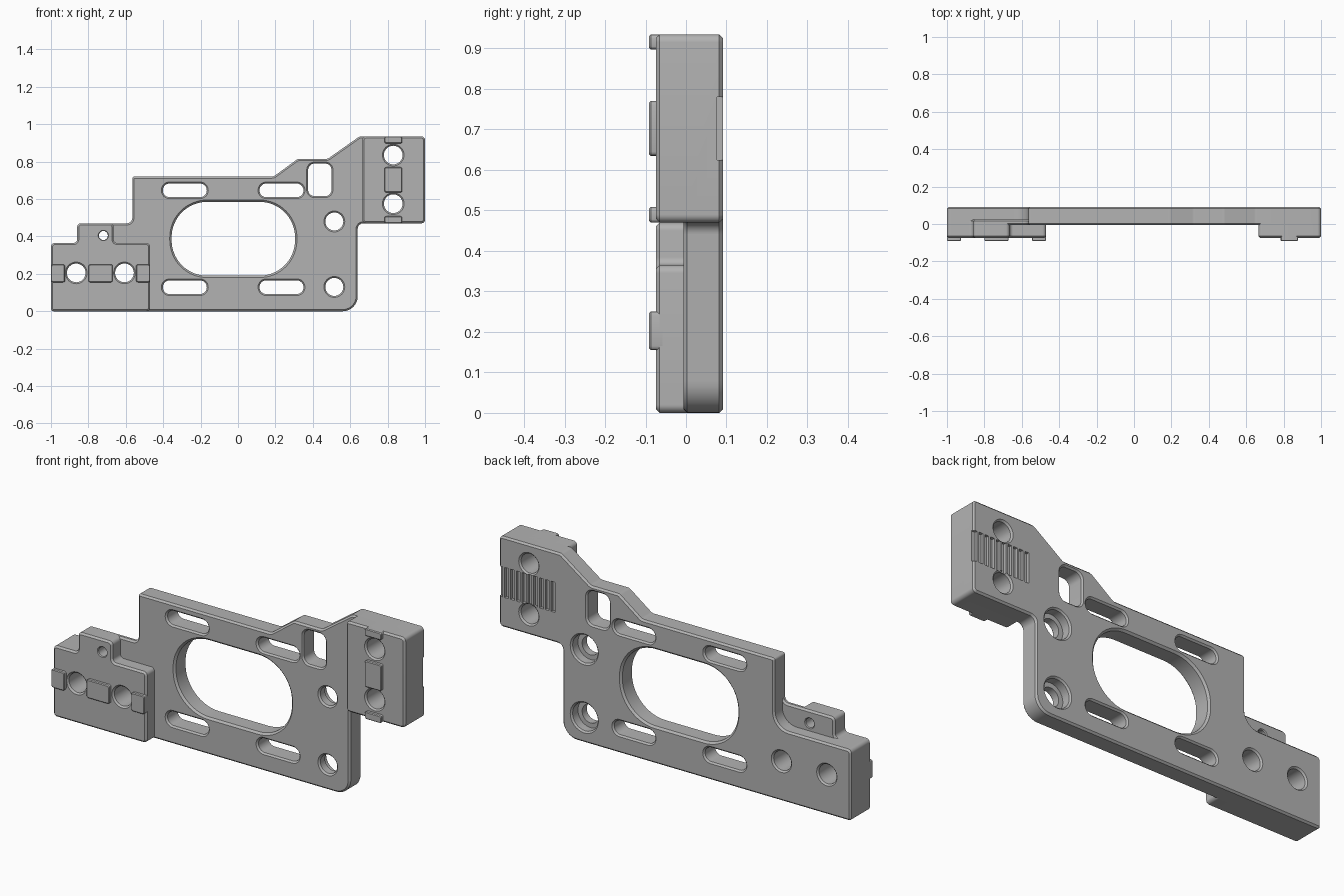
import bpy, bmesh, math
from mathutils import Vector

cube = bpy.data.objects.get("Cube")
if cube:
    bpy.data.objects.remove(cube, do_unlink=True)

grey = bpy.data.materials.new("plain grey")
grey.use_nodes = True
COLOUR = (0.45, 0.45, 0.45, 1)
grey.diffuse_color = COLOUR
grey.node_tree.nodes["Principled BSDF"].inputs["Base Color"].default_value = COLOUR

FRONT, BACK, PAD, KEY = -0.006, 0.091, -0.074, -0.091
BEVEL = 0.009


def rounded(corners, steps=8):
    """Counter-clockwise (x, z, radius) corners turned into a filleted outline."""
    out = []
    for i, (x, z, r) in enumerate(corners):
        p = Vector((x, z))
        a = (Vector(corners[i - 1][:2]) - p).normalized()
        b = (Vector(corners[(i + 1) % len(corners)][:2]) - p).normalized()
        if r == 0:
            out.append(p)
            continue
        half = a.angle(b) / 2
        centre = p + (a + b).normalized() * (r / math.sin(half))
        start = p + a * (r / math.tan(half)) - centre
        end = p + b * (r / math.tan(half)) - centre
        sweep = math.atan2(start.x * end.y - start.y * end.x, start.dot(end))
        for k in range(steps + 1):
            t = sweep * k / steps
            c, s = math.cos(t), math.sin(t)
            out.append(centre + Vector((start.x * c - start.y * s, start.x * s + start.y * c)))
    return out


def grow(outline, d):
    """Offset an outline outwards by d."""
    out = []
    for i, p in enumerate(outline):
        e = (p - outline[i - 1]).normalized()
        f = (outline[(i + 1) % len(outline)] - p).normalized()
        n, m = Vector((e.y, -e.x)), Vector((f.y, -f.x))
        out.append(p + (n + m) * (d / (1 + n.dot(m))))
    return out


def solid(name, outline, layers):
    """Loft an outline through (y, offset) layers and cap both ends."""
    bm = bmesh.new()
    rings = [[bm.verts.new((p.x, y, p.y)) for p in grow(outline, d)] for y, d in layers]
    count = len(outline)
    for lo, hi in zip(rings, rings[1:]):
        for i in range(count):
            j = (i + 1) % count
            bm.faces.new((lo[i], lo[j], hi[j], hi[i]))
    bm.faces.new(rings[0][::-1])
    bm.faces.new(rings[-1])
    bmesh.ops.recalc_face_normals(bm, faces=bm.faces)
    mesh = bpy.data.meshes.new(name)
    bm.to_mesh(mesh)
    bm.free()
    mesh.materials.append(grey)
    ob = bpy.data.objects.new(name, mesh)
    bpy.context.collection.objects.link(ob)
    return ob


def block(name, outline, y0, y1, c=BEVEL):
    return solid(name, outline, [(y0, -c), (y0 + c, 0), (y1 - c, 0), (y1, -c)])


def cutter(outline, y0, y1, c=0.008):
    """Through cutter that flares at both faces, so the rim is chamfered."""
    e = 0.01
    ob = solid("cutter", outline, [(y0 - e, c + e), (y0 + c, 0), (y1 - c, 0), (y1 + e, c + e)])
    ob.hide_render = True
    return ob


def box(x0, x1, z0, z1, r=0.0, steps=8):
    return rounded([(x0, z0, r), (x1, z0, r), (x1, z1, r), (x0, z1, r)], steps)


def circle(x, z, r, n=32):
    return [Vector((x + r * math.cos(math.tau * i / n), z + r * math.sin(math.tau * i / n)))
            for i in range(n)]


def cut(ob, cutters):
    for c in cutters:
        mod = ob.modifiers.new("cut", 'BOOLEAN')
        mod.operation, mod.solver, mod.object = 'DIFFERENCE', 'EXACT', c


# Main plate
plate = block("main_plate", rounded([
    (-1, 0, .015), (.64, 0, .08), (.64, .47, .03), (1, .47, .02), (1, .935, .02),
    (.65, .935, .03), (.48, .815, .03), (.32, .815, .03), (.19, .72, .03),
    (-.565, .72, .012), (-.565, .365, .08), (-1, .365, .02)]), FRONT, BACK)

# Left pad with raised tab, and the thin web joining the tab to the plate
left_pad = block("left_pad", rounded([
    (-1, 0, .015), (-.47, 0, .02), (-.47, .365, .02), (-.665, .365, .02),
    (-.665, .47, .02), (-.86, .47, .02), (-.86, .365, .02), (-1, .365, .02)]), PAD, 0.024)
web = block("tab_web", rounded([
    (-.86, .3, 0), (-.5, .3, 0), (-.5, .6, 0), (-.565, .6, 0),
    (-.565, .47, .03), (-.86, .47, .02)]), FRONT, 0.024)

# Right pad
right_pad = block("right_pad", box(.665, 1, .47, .935, .02), PAD, 0.04)

# Locating keys on the pads
for i, (x0, x1) in enumerate([(-1, -.925), (-.8, -.67), (-.545, -.47)]):
    block(f"left_key_{i + 1}", box(x0, x1, .155, .25, .01, 3), KEY, PAD + .02, .004)
for i, (z0, z1) in enumerate([(.47, .508), (.635, .77), (.897, .935)]):
    block(f"right_key_{i + 1}", box(.783, .878, z0, z1, .01, 3), KEY, PAD + .02, .004)

# Openings through the plate only
openings = [cutter(box(-.355, .305, .19, .585, .19, 16), FRONT, BACK, .01),
            cutter(box(.375, .5, .615, .79, .035), FRONT, BACK)]
for x in (-.402, .115):
    for z in (.092, .61):
        openings.append(cutter(box(x, x + .235, z, z + .073, .036), FRONT, BACK))

# Bolt holes, counterbored from the back
for z in (.13, .48):
    openings.append(cutter(circle(.515, z, .048), FRONT, BACK))
    openings.append(solid("cutter", circle(.515, z, .072),
                          [(.04, 0), (BACK - .008, 0), (BACK + .01, .018)]))

# Grip grooves on the back, running off the end
for i in range(10):
    x = .99 - i * .033
    openings.append(solid("cutter", box(x - .011, x + .011, .625, .78),
                          [(.076, 0), (BACK + .02, 0)]))

# Pad holes pass through both pad and plate
left_holes = [cutter(circle(x, .205, .05), PAD, BACK) for x in (-.865, -.607)]
right_holes = [cutter(circle(.83, z, .05), PAD, BACK) for z in (.575, .835)]
tab_hole = [cutter(circle(-.72, .405, .024, 20), PAD, .024, .004)]

cut(plate, openings + left_holes + right_holes)
cut(left_pad, left_holes + tab_hole)
cut(web, tab_hole)
cut(right_pad, right_holes)

# Bake the cuts and drop the cutters
parts = [plate, left_pad, web, right_pad]
graph = bpy.context.evaluated_depsgraph_get()
baked = [bpy.data.meshes.new_from_object(ob.evaluated_get(graph)) for ob in parts]
for ob, mesh in zip(parts, baked):
    ob.modifiers.clear()
    ob.data = mesh
for c in openings + left_holes + right_holes + tab_hole:
    bpy.data.objects.remove(c, do_unlink=True)

# Smooth the rounded walls, keep the chamfers crisp
bpy.ops.object.select_all(action='DESELECT')
for ob in bpy.context.collection.objects:
    if ob.type == 'MESH' and ob.data.materials and ob.data.materials[0] == grey:
        ob.select_set(True)
        bpy.context.view_layer.objects.active = ob
bpy.ops.object.shade_smooth_by_angle(angle=math.radians(30))
